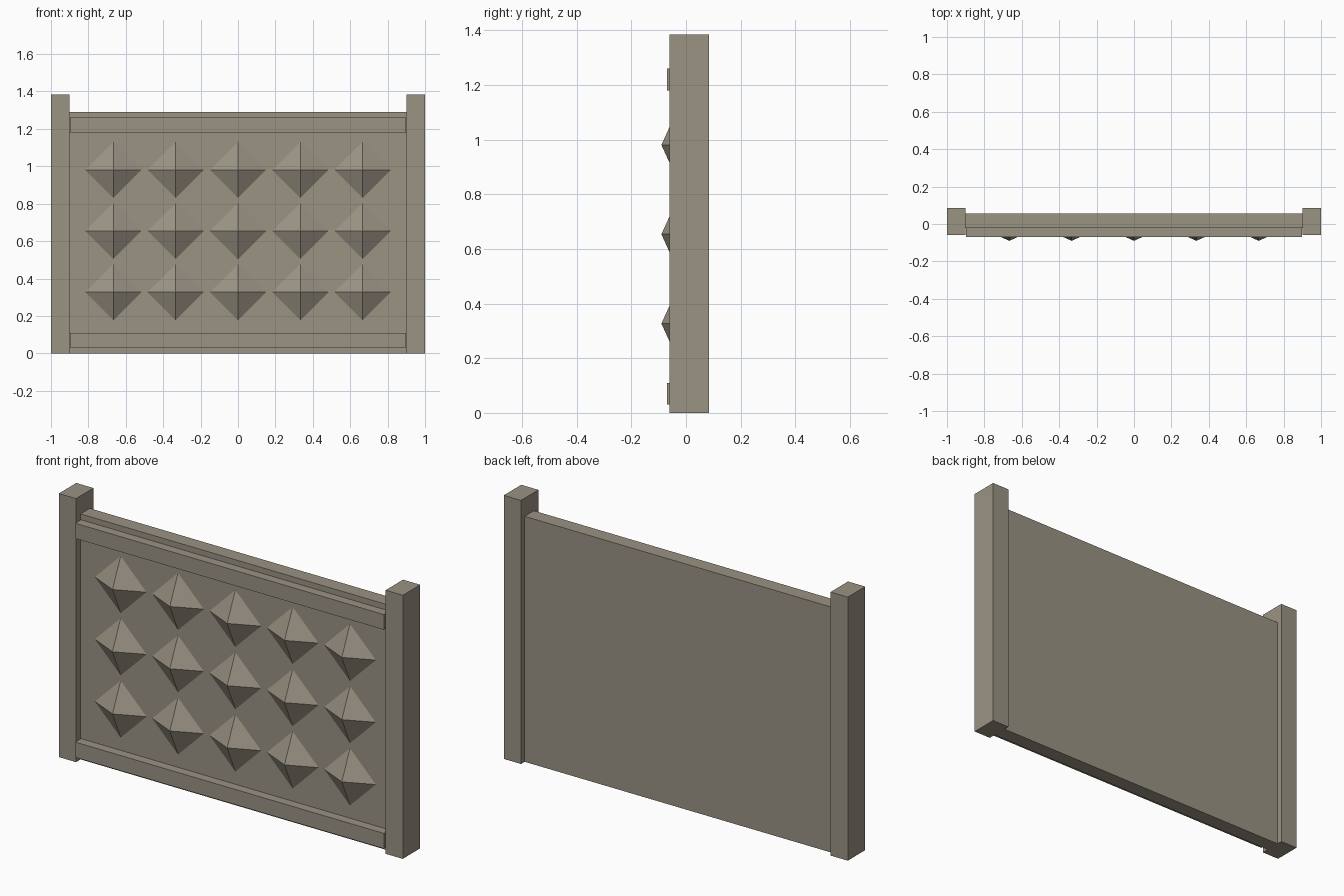
import bpy
import math

cube = bpy.data.objects.get("Cube")
if cube:
    bpy.data.objects.remove(cube, do_unlink=True)

# Single warm grey concrete colour
COLOUR = (0.325, 0.292, 0.23, 1)
concrete = bpy.data.materials.new("concrete_grey")
concrete.use_nodes = True
concrete.diffuse_color = COLOUR
bsdf = concrete.node_tree.nodes["Principled BSDF"]
bsdf.inputs["Base Color"].default_value = COLOUR
bsdf.inputs["Roughness"].default_value = 0.9


def box(name, x, y, z):
    """Box spanning the given (min, max) ranges."""
    spans = (x, y, z)
    bpy.ops.mesh.primitive_cube_add(size=1, location=[sum(s) / 2 for s in spans])
    obj = bpy.context.object
    obj.name = name
    obj.scale = [s[1] - s[0] for s in spans]
    obj.data.materials.append(concrete)
    bpy.ops.object.transform_apply(location=False, rotation=False, scale=True)
    return obj


PANEL_FRONT = -0.022

# Posts at both ends
box("left_post", (0.9, 1), (-0.06, 0.085), (0, 1.385))
box("right_post", (-1, -0.9), (-0.06, 0.085), (0, 1.385))

# Wall panel between the posts
box("wall_panel", (-0.9, 0.9), (PANEL_FRONT, 0.055), (0, 1.29))

# Raised rails along the panel's front
for name, bottom in (("bottom_rail", 0.03), ("top_rail", 1.18)):
    box(name, (-0.897, 0.897), (-0.07, PANEL_FRONT), (bottom, bottom + 0.08))

# Grid of diamond-shaped pyramid studs pointing forward
HEIGHT = 0.068
for row in range(3):
    for col in range(5):
        bpy.ops.mesh.primitive_cone_add(
            vertices=4, radius1=0.15, radius2=0, depth=HEIGHT,
            end_fill_type='NGON', rotation=(math.pi / 2, 0, 0),
            location=((col - 2) / 3, PANEL_FRONT - HEIGHT / 2, 0.327 * (row + 1)))
        stud = bpy.context.object
        stud.name = f"pyramid_stud_{row + 1}_{col + 1}"
        stud.data.materials.append(concrete)
